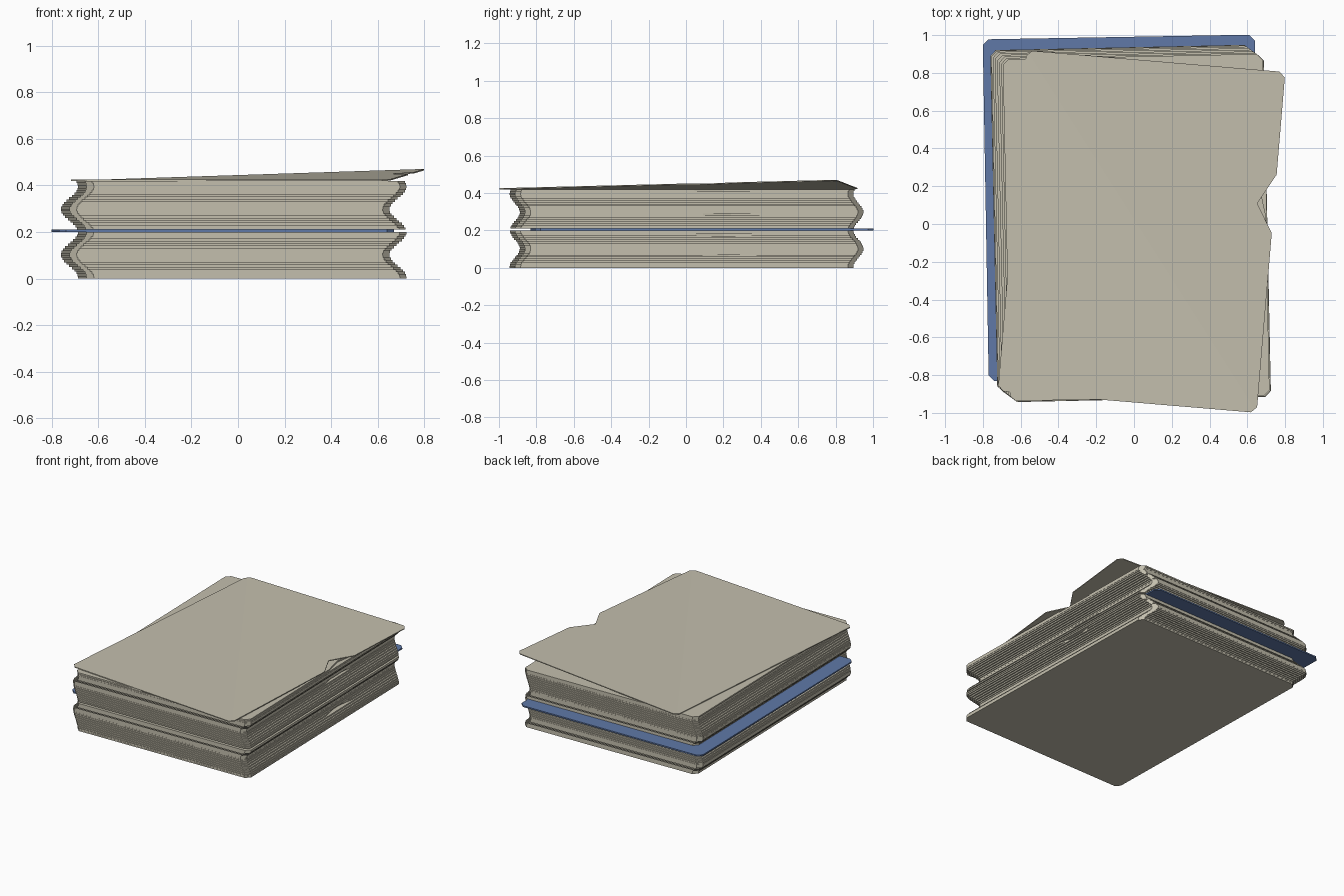
import bpy, bmesh, math
from mathutils import Matrix, Vector

cube = bpy.data.objects.get("Cube")
if cube:
    bpy.data.objects.remove(cube, do_unlink=True)


def material(name, rgb):
    m = bpy.data.materials.new(name)
    m.use_nodes = True
    color = (*rgb, 1)
    m.diffuse_color = color
    m.node_tree.nodes["Principled BSDF"].inputs["Base Color"].default_value = color
    return m


PAPER = material("cream_paper", (0.55, 0.52, 0.42))
BLUE = material("blue_card", (0.115, 0.19, 0.39))

WIDTH, LENGTH, CORNER = 1.375, 1.81, 0.03
PITCH, COUNT = 0.01, 42


def outline(w, l, notch):
    """Sheet outline with clipped corners and an optional notch in the right edge."""
    x, y, c = w / 2, l / 2, CORNER
    pts = [(x - c, -y), (x, -y + c)]
    if notch:
        pts += [(x, 0.05), (x - notch, 0.2), (x, 0.36)]
    return pts + [(x, y - c), (x - c, y), (-x + c, y),
                  (-x, y - c), (-x, -y + c), (-x + c, -y)]


def sheet(name, mat, center, angle, w=WIDTH, notch=0, thick=PITCH, lift=0):
    bm = bmesh.new()
    base = bm.faces.new([bm.verts.new((*p, 0)) for p in outline(w, LENGTH, notch)])
    if lift:
        # Crease the sheet along its diagonal and raise the loose corner
        normal = Vector((LENGTH, w, 0)).normalized()
        bmesh.ops.bisect_plane(bm, geom=bm.verts[:] + bm.edges[:] + bm.faces[:],
                               plane_co=(0, 0, 0), plane_no=normal)
        reach = normal.dot(Vector((w / 2, LENGTH / 2, 0)))
        for v in bm.verts:
            v.co.z = lift * max(0, v.co.dot(normal)) / reach
    ext = bmesh.ops.extrude_face_region(bm, geom=bm.faces[:])
    for v in ext["geom"]:
        if isinstance(v, bmesh.types.BMVert):
            v.co.z += thick
    bmesh.ops.recalc_face_normals(bm, faces=bm.faces)
    bm.transform(Matrix.Translation(center) @ Matrix.Rotation(math.radians(angle), 4, "Z"))
    me = bpy.data.meshes.new(name)
    bm.to_mesh(me)
    bm.free()
    me.materials.append(mat)
    ob = bpy.data.objects.new(name, me)
    bpy.context.collection.objects.link(ob)
    return ob


# Stacked sheets, drifting back and forth along the diagonal
for i in range(COUNT):
    z = i * PITCH
    if i == 20:
        sheet("divider_card", BLUE, (-0.065, 0.085, z), 1, w=1.44)
        continue
    wave = math.cos(2 * math.pi * z / 0.195)
    notch = 0.03 if i in (6, 17, 28, COUNT - 1) else 0
    sheet(f"sheet_{i + 1}", PAPER, (-0.018 + 0.037 * wave, 0.003 - 0.027 * wave, z),
          1.2, notch=notch)

# Skewed top sheet with a raised corner and a torn edge
sheet("top_sheet", PAPER, (0.04, -0.04, COUNT * PITCH), -4.8, notch=0.09,
      thick=0.006, lift=0.045)
